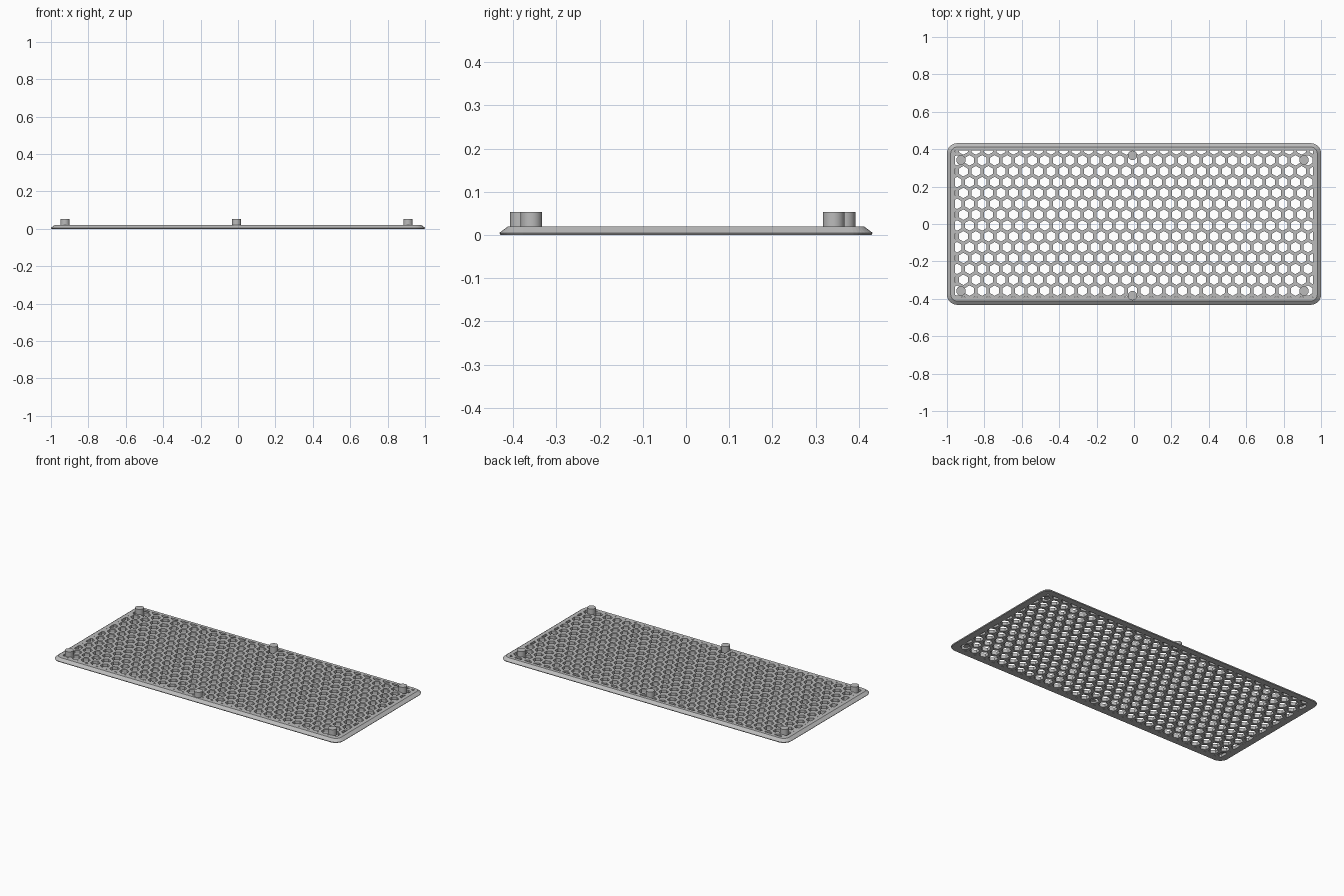
import bpy, bmesh
from math import cos, sin, pi, sqrt
from mathutils import Vector

cube = bpy.data.objects.get("Cube")
if cube:
    bpy.data.objects.remove(cube, do_unlink=True)

grey = bpy.data.materials.new("light grey")
grey.use_nodes = True
grey.diffuse_color = (0.5, 0.5, 0.5, 1)
grey.node_tree.nodes["Principled BSDF"].inputs["Base Color"].default_value = grey.diffuse_color

OFFSET = -0.008          # grid and pegs sit slightly off centre
PITCH = 0.067
HOLE_R = 0.028
WINDOW = (0.956, 0.392)
TOP = 0.02


def make_object(name, bm):
    bmesh.ops.recalc_face_normals(bm, faces=bm.faces)
    mesh = bpy.data.meshes.new(name)
    bm.to_mesh(mesh)
    bm.free()
    mesh.materials.append(grey)
    obj = bpy.data.objects.new(name, mesh)
    bpy.context.collection.objects.link(obj)
    return obj


def rounded_loop(bm, hx, hy, radius, z, steps=8):
    verts = []
    for quarter, (sx, sy) in enumerate([(1, 1), (-1, 1), (-1, -1), (1, -1)]):
        for i in range(steps + 1):
            a = (quarter + i / steps) * pi / 2
            verts.append(bm.verts.new((sx * (hx - radius) + radius * cos(a),
                                       sy * (hy - radius) + radius * sin(a), z)))
    return verts


# Plate with rounded corners and a sloping rim
bm = bmesh.new()
loops = [rounded_loop(bm, 1 - d, 0.432 - d, 0.055 - d, z)
         for d, z in [(0.003, 0), (0, 0.005), (0.02, TOP)]]
for low, high in zip(loops, loops[1:]):
    for i in range(len(low)):
        j = (i + 1) % len(low)
        bm.faces.new((low[i], low[j], high[j], high[i]))
bm.faces.new(loops[0])
bm.faces.new(loops[-1])
plate = make_object("vent_plate", bm)

# Hexagon cutters, trimmed to the window inside the rim
bm = bmesh.new()
for row in range(-7, 8):
    for col in range(-15, 16):
        x = OFFSET + (col + 0.5 * (row % 2)) * PITCH
        y = OFFSET + row * PITCH * sqrt(3) / 2
        bm.faces.new([bm.verts.new((x + HOLE_R * sin(k * pi / 3),
                                    y + HOLE_R * cos(k * pi / 3), -0.02)) for k in range(6)])
for normal, dist in [((1, 0, 0), WINDOW[0]), ((-1, 0, 0), WINDOW[0]),
                     ((0, 1, 0), WINDOW[1]), ((0, -1, 0), WINDOW[1])]:
    n = Vector(normal)
    bmesh.ops.bisect_plane(bm, geom=bm.verts[:] + bm.edges[:] + bm.faces[:],
                           plane_co=n * dist, plane_no=n, clear_outer=True)
ext = bmesh.ops.extrude_face_region(bm, geom=bm.faces[:], use_keep_orig=True)
bmesh.ops.translate(bm, vec=(0, 0, 0.06),
                    verts=[v for v in ext["geom"] if isinstance(v, bmesh.types.BMVert)])
cutter = make_object("hole_cutter", bm)
cutter.hide_render = True
cutter.hide_viewport = True
cut = plate.modifiers.new("hex_holes", "BOOLEAN")
cut.operation = "DIFFERENCE"
cut.solver = "EXACT"
cut.object = cutter

# Locating pegs: four corners and two long-edge centres
for side_y, depth in [("front", -1), ("back", 1)]:
    for side_x, x, y in [("right", -0.917, 0.35), ("middle", 0, 0.375), ("left", 0.917, 0.35)]:
        bpy.ops.mesh.primitive_cylinder_add(vertices=32, radius=0.025, depth=0.043,
                                            location=(x + OFFSET, depth * y + OFFSET, 0.0315))
        peg = bpy.context.object
        peg.name = f"peg_{side_y}_{side_x}"
        peg.data.materials.append(grey)
        bpy.ops.object.shade_smooth_by_angle()
